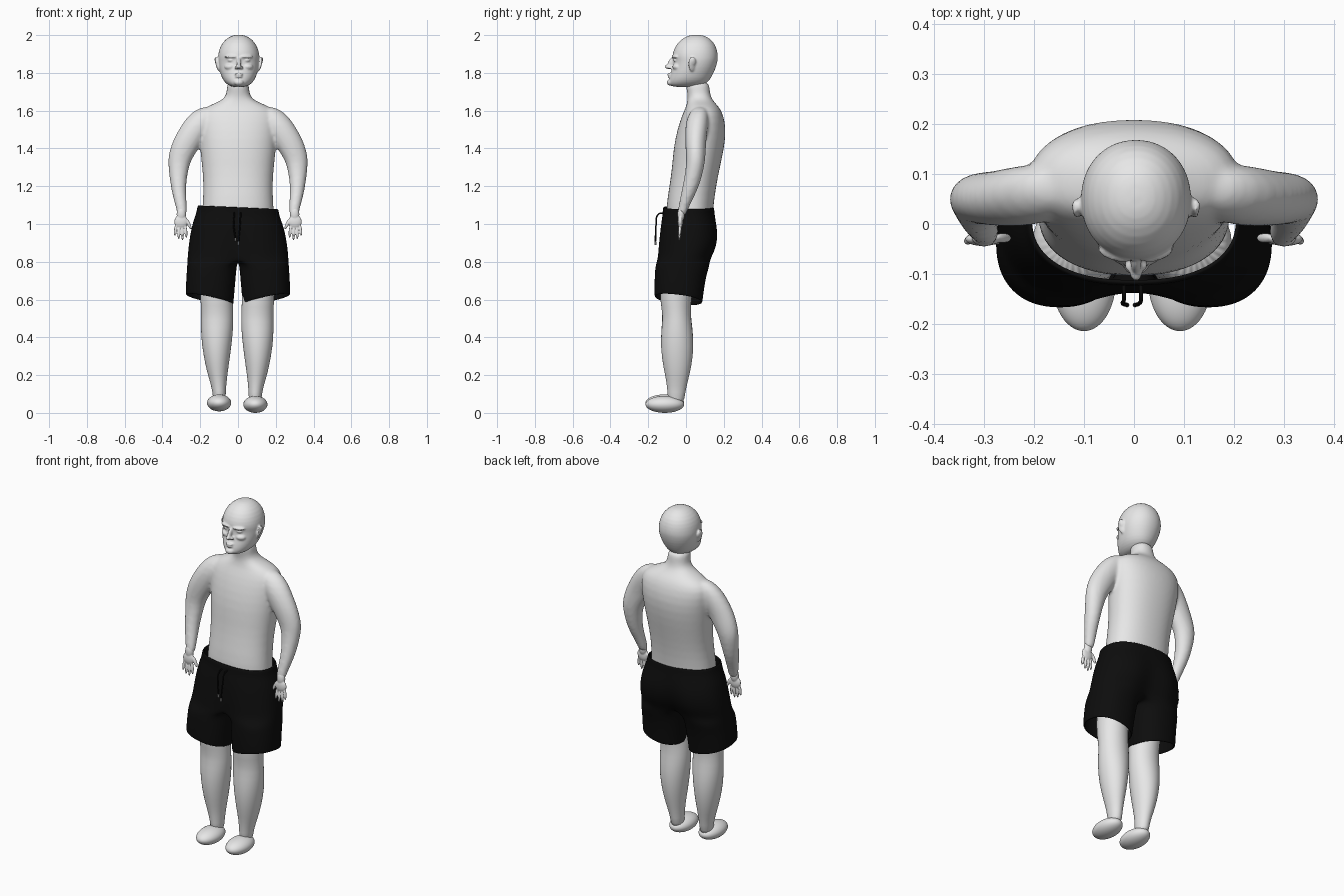
import bpy, bmesh, math
from mathutils import Matrix, Vector, Euler

if "Cube" in bpy.data.objects:
    bpy.data.objects.remove(bpy.data.objects["Cube"])


def material(name, value):
    m = bpy.data.materials.new(name)
    m.use_nodes = True
    color = (value, value, value, 1)
    m.diffuse_color = color
    m.node_tree.nodes["Principled BSDF"].inputs["Base Color"].default_value = color
    return m


skin = material("pale skin", 0.8)
black = material("black cloth", 0.004)
metal = material("cord tip grey", 0.5)


def finish(name, bm, mat, subsurf=0, voxel=0, smooth=0):
    bmesh.ops.recalc_face_normals(bm, faces=bm.faces)
    me = bpy.data.meshes.new(name)
    bm.to_mesh(me)
    bm.free()
    me.shade_smooth()
    me.materials.append(mat)
    ob = bpy.data.objects.new(name, me)
    bpy.context.collection.objects.link(ob)
    if subsurf:
        ob.modifiers.new("round", 'SUBSURF').levels = subsurf
        ob.modifiers["round"].render_levels = subsurf
    if voxel:
        r = ob.modifiers.new("merge", 'REMESH')
        r.mode = 'VOXEL'
        r.voxel_size = voxel
        r.use_smooth_shade = True
    if smooth:
        s = ob.modifiers.new("blend", 'SMOOTH')
        s.factor = 0.5
        s.iterations = smooth
    return ob


def oval(z, x0, x1, y0, y1, angle, power=1.0):
    c, s = math.cos(angle), math.sin(angle)
    bend = lambda v: math.copysign(abs(v) ** power, v)
    return Vector(((x0 + x1) / 2 + (x1 - x0) / 2 * bend(c),
                   (y0 + y1) / 2 + (y1 - y0) / 2 * bend(s), z))


def loft(bm, rings, side=1, shift=(0, 0, 0), n=28, power=1.0):
    """Closed skin through horizontal ovals (z, x0, x1, front, back)."""
    loops = []
    for ring in rings:
        loop = []
        for i in range(n):
            p = oval(*ring, math.tau * i / n, power)
            p.x *= side
            loop.append(bm.verts.new(p + Vector(shift)))
        loops.append(loop)
    for a, b in zip(loops, loops[1:]):
        for i in range(n):
            bm.faces.new((a[i], a[(i + 1) % n], b[(i + 1) % n], b[i]))
    bm.faces.new(loops[0])
    bm.faces.new(loops[-1])


def centred(rows, x=0):
    return [(z, x - h, x + h, f, b) for z, h, f, b in rows]


def ball(bm, loc, radii, rot=(0, 0, 0)):
    m = (Matrix.Translation(loc) @ Euler(rot).to_matrix().to_4x4()
         @ Matrix.Diagonal((*radii, 1)))
    bmesh.ops.create_uvsphere(bm, u_segments=24, v_segments=16, radius=1, matrix=m)


# Torso, neck and arms blended into one skin
bm = bmesh.new()
loft(bm, centred([
    (0.92, .19, -.10, .13), (1.0, .195, -.105, .14), (1.1, .188, -.105, .146),
    (1.2, .183, -.088, .160), (1.3, .190, -.074, .180), (1.4, .202, -.067, .202),
    (1.5, .212, -.047, .214), (1.58, .215, -.02, .198), (1.62, .175, 0, .175),
    (1.645, .105, .006, .15), (1.67, .066, .010, .132), (1.71, .058, .004, .125),
    (1.76, .06, -.01, .125)]), power=0.9)
for side in (1, -1):
    loft(bm, [
        (1.622, .12, .19, .05, .10), (1.59, .10, .25, .015, .12),
        (1.53, .12, .298, -.005, .12), (1.45, .175, .342, -.006, .108),
        (1.40, .207, .36, -.003, .106), (1.35, .24, .371, 0, .103),
        (1.3, .262, .370, 0, .097), (1.2, .276, .357, -.018, .072),
        (1.13, .272, .342, -.033, .035), (1.07, .268, .324, -.044, .008),
        (1.04, .272, .322, -.046, -.004)], side, n=20)
finish("torso_and_arms", bm, skin, 1, 0.009, 6)

# Head with face features
bm = bmesh.new()
mid = .004
loft(bm, centred([
    (2.002, .02, .03, .08), (1.99, .055, -.008, .116), (1.96, .088, -.046, .150),
    (1.92, .106, -.067, .166), (1.885, .111, -.074, .170), (1.865, .111, -.066, .168),
    (1.83, .107, -.072, .160), (1.79, .096, -.084, .142), (1.76, .083, -.09, .125),
    (1.738, .062, -.09, .10), (1.724, .035, -.07, .06)], mid), power=0.95)
ball(bm, (mid, -.080, 1.852), (.011, .016, .036), (-.45, 0, 0))
ball(bm, (mid, -.094, 1.833), (.013, .021, .011))
ball(bm, (mid, -.088, 1.793), (.022, .011, .007))
ball(bm, (mid, -.087, 1.780), (.019, .011, .007))
ball(bm, (mid, -.082, 1.750), (.026, .020, .018))
for side in (1, -1):
    ball(bm, (mid + side * .013, -.083, 1.828), (.010, .012, .008))
    ball(bm, (mid + side * .042, -.060, 1.886), (.036, .014, .008), (0, 0, side * .3))
    ball(bm, (mid + side * .042, -.050, 1.867), (.019, .018, .009), (0, 0, side * .3))
    ball(bm, (mid + side * .050, -.050, 1.832), (.028, .020, .016), (0, 0, side * .5))
    ball(bm, (mid + side * .112, .032, 1.847), (.008, .021, .040), (.1, side * .2, side * .4))
    ball(bm, (mid + side * .120, .040, 1.862), (.006, .013, .022), (.1, side * .2, side * .4))
finish("head", bm, skin, 1, 0.005, 3)

# Hands, legs and feet
for side, word in ((1, "left"), (-1, "right")):
    bm = bmesh.new()
    ball(bm, (side * .300, -.026, 1.052), (.025, .019, .04))
    ball(bm, (side * .302, -.030, 1.012), (.036, .014, .036))
    for i, length in enumerate((.036, .043, .040, .031)):
        x = .276 + i * .0185
        ball(bm, (side * x, -.033, .998 - length), (.0078, .0085, length),
             (-.08, side * (.10 - i * .07), 0))
    ball(bm, (side * .262, -.028, 1.002), (.009, .010, .034), (0, side * .45, 0))
    finish(word + "_hand", bm, skin, 0, 0.0035, 2)

    shift = (0, 0, 0) if side > 0 else (-.008, 0, .008)
    bm = bmesh.new()
    loft(bm, [
        (.82, .03, .20, -.12, .06), (.7, .025, .197, -.135, .045),
        (.6, .020, .192, -.140, .028), (.52, .017, .186, -.122, .024),
        (.45, .016, .190, -.130, .034), (.35, .026, .184, -.135, .042),
        (.25, .040, .166, -.122, .030), (.18, .050, .148, -.106, .013),
        (.11, .057, .126, -.097, -.004), (.04, .056, .124, -.096, -.012)], side, shift)
    finish(word + "_leg", bm, skin, 1)

    bm = bmesh.new()
    ball(bm, (side * .092 + shift[0], -.112, .045 + shift[2]), (.065, .104, .045))
    finish(word + "_foot", bm, skin, 1)

# Shorts: hip rings that split at the crotch into two open legs
hips = [(1.09, .213, -.121, .148), (1.075, .217, -.124, .150), (1.05, .221, -.124, .152),
        (1.0, .240, -.137, .167), (.94, .254, -.147, .178), (.87, .264, -.156, .170),
        (.815, .268, -.160, .140)]
cuffs = [(.78, .006, .270, -.163, .125), (.73, .011, .273, -.166, .108),
         (.67, .017, .276, -.168, .097), (.62, .022, .277, -.168, .090),
         (.60, .023, .277, -.167, .088)]
bm = bmesh.new()
HALF, GUSSET = 16, 7
for side in (1, -1):
    rows = []
    for ring in centred(hips):
        row = []
        for j in range(HALF + 1):
            p = oval(*ring, math.pi * (j / HALF - .5), .85)
            # Soft dip between the thighs, deepening downwards
            dip = max(0, 1 - abs(p.x) / .1) * max(0, 1.05 - p.z) * .12
            p.y += dip if p.y < 0 else -dip * 1.4
            p.x *= side
            row.append(bm.verts.new(p))
        rows.append(row)
    front, back = rows[-1][0].co.copy(), rows[-1][-1].co.copy()
    for k in range(1, GUSSET + 1):
        t = k / (GUSSET + 1)
        p = back.lerp(front, t)
        p.z -= .02 * math.sin(math.pi * t)
        rows[-1].append(bm.verts.new(p))
    count = HALF + 1 + GUSSET
    for ring in cuffs:
        row = []
        for j in range(count):
            p = oval(*ring, math.tau * (j - HALF / 2) / count, .88)
            low = min(1, (.78 - p.z) / .18)
            p.z += low * (.2 * (p.x - .15) - .12 * (p.y + .04))
            p.x = side * p.x
            row.append(bm.verts.new(p))
        rows.append(row)
    for a, b in zip(rows, rows[1:]):
        closed = len(a) == count
        for j in range(count if closed else HALF):
            k = (j + 1) % count
            bm.faces.new((a[j], a[k], b[k], b[j]))
bmesh.ops.remove_doubles(bm, verts=bm.verts, dist=.0005)
for v in bm.verts:
    v.co.z -= .045 * v.co.x * max(0, min(1, (v.co.z - .85) / .2))
shorts = finish("shorts", bm, black)
shell = shorts.modifiers.new("cloth", 'SOLIDIFY')
shell.thickness = .01
shell.offset = -1
sub = shorts.modifiers.new("round", 'SUBSURF')
sub.levels = sub.render_levels = 2


# Drawcords and their tips
def cord(name, points, radius, mat):
    cu = bpy.data.curves.new(name, 'CURVE')
    cu.dimensions = '3D'
    cu.bevel_depth = radius
    cu.bevel_resolution = 2
    cu.use_fill_caps = True
    sp = cu.splines.new('BEZIER')
    sp.bezier_points.add(len(points) - 1)
    for b, p in zip(sp.bezier_points, points):
        b.co = p
        b.handle_left_type = b.handle_right_type = 'AUTO'
    cu.materials.append(mat)
    ob = bpy.data.objects.new(name, cu)
    bpy.context.collection.objects.link(ob)


for word, x, end, z in (("right", -.020, -.014, .925), ("left", .014, .002, .905)):
    cord(word + "_drawcord", [(x, -.115, 1.06), (x, -.148, 1.05), (x - .003, -.158, 1.0),
                              (end, -.162, z)], .004, black)
    cord(word + "_cord_tip", [(end, -.162, z + .002), (end, -.162, z - .015)], .0048, metal)
